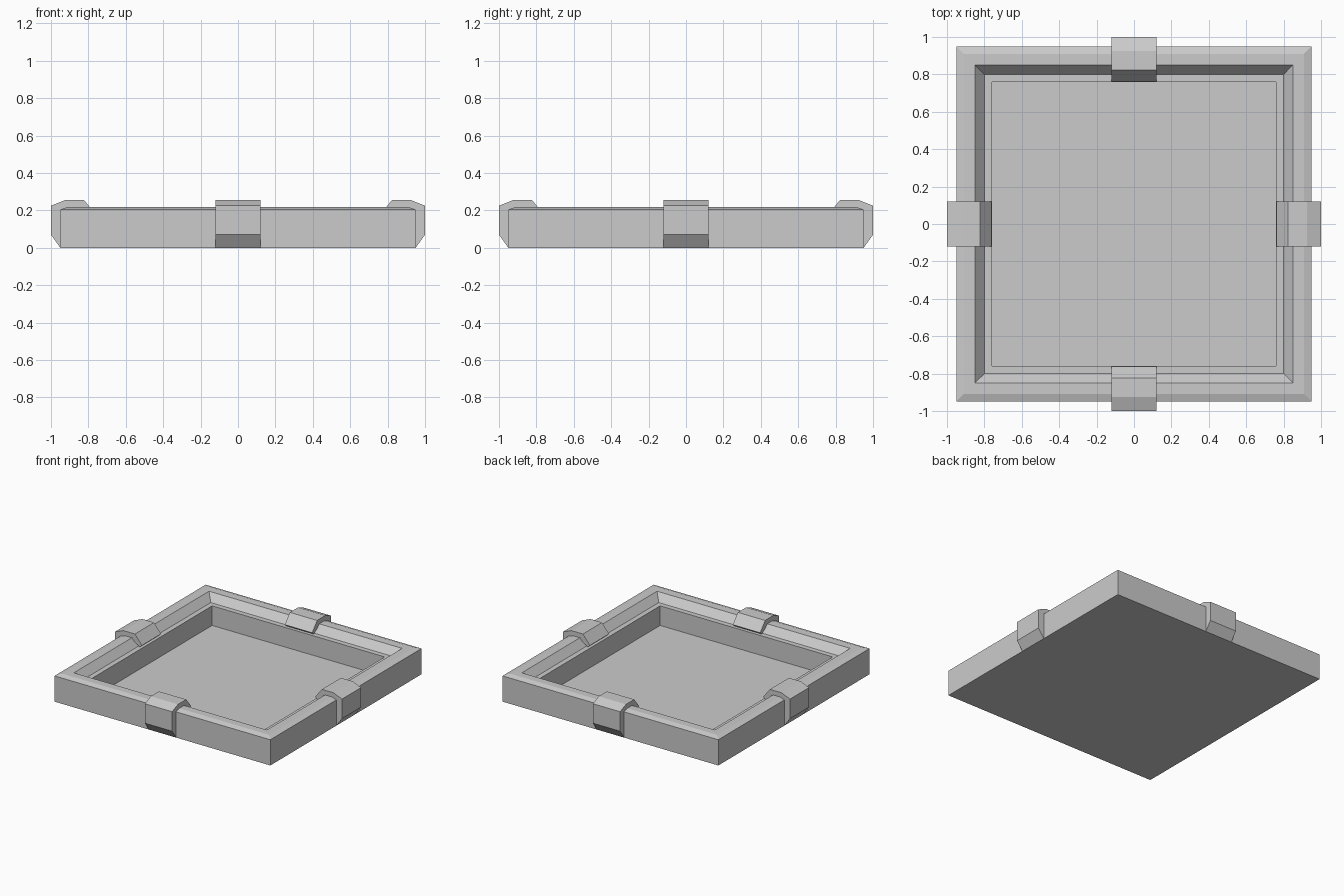
import bpy, bmesh, math
from mathutils import Matrix

if "Cube" in bpy.data.objects:
    bpy.data.objects.remove(bpy.data.objects["Cube"])


def finish(bm, name):
    bmesh.ops.recalc_face_normals(bm, faces=bm.faces)
    mesh = bpy.data.meshes.new(name)
    bm.to_mesh(mesh)
    bm.free()
    obj = bpy.data.objects.new(name, mesh)
    bpy.context.collection.objects.link(obj)
    return obj


# Square tray: stacked square loops from the outer base over the rim to the floor
TRAY = [(0.95, 0), (0.95, 0.205), (0.91, 0.218), (0.85, 0.218),
        (0.80, 0.16), (0.76, 0.16), (0.76, 0.004)]
bm = bmesh.new()
loops = [[bm.verts.new((sx * r, sy * r, z))
          for sx, sy in ((-1, -1), (1, -1), (1, 1), (-1, 1))] for r, z in TRAY]
for a, b in zip(loops, loops[1:]):
    for i in range(4):
        j = (i + 1) % 4
        bm.faces.new((a[i], a[j], b[j], b[i]))
bm.faces.new(loops[0])
bm.faces.new(loops[-1])
finish(bm, "tray")

# Clips: bevelled bracket profile (distance from centre, height) wrapped over each side
CLIP = [(0.95, 0), (1.0, 0.07), (1.0, 0.225), (0.925, 0.255), (0.823, 0.255),
        (0.762, 0.18), (0.782, 0.162), (0.83, 0.195), (0.85, 0.21), (0.945, 0.2)]
HALF_WIDTH = 0.12
for k, side in enumerate(("right", "back", "left", "front")):
    bm = bmesh.new()
    face = bm.faces.new([bm.verts.new((r, -HALF_WIDTH, z)) for r, z in CLIP])
    ext = bmesh.ops.extrude_face_region(bm, geom=[face], use_keep_orig=True)
    bmesh.ops.translate(bm, vec=(0, 2 * HALF_WIDTH, 0),
                        verts=[v for v in ext["geom"] if isinstance(v, bmesh.types.BMVert)])
    bmesh.ops.rotate(bm, verts=bm.verts, cent=(0, 0, 0),
                     matrix=Matrix.Rotation(k * math.pi / 2, 3, 'Z'))
    finish(bm, side + "_clip")
